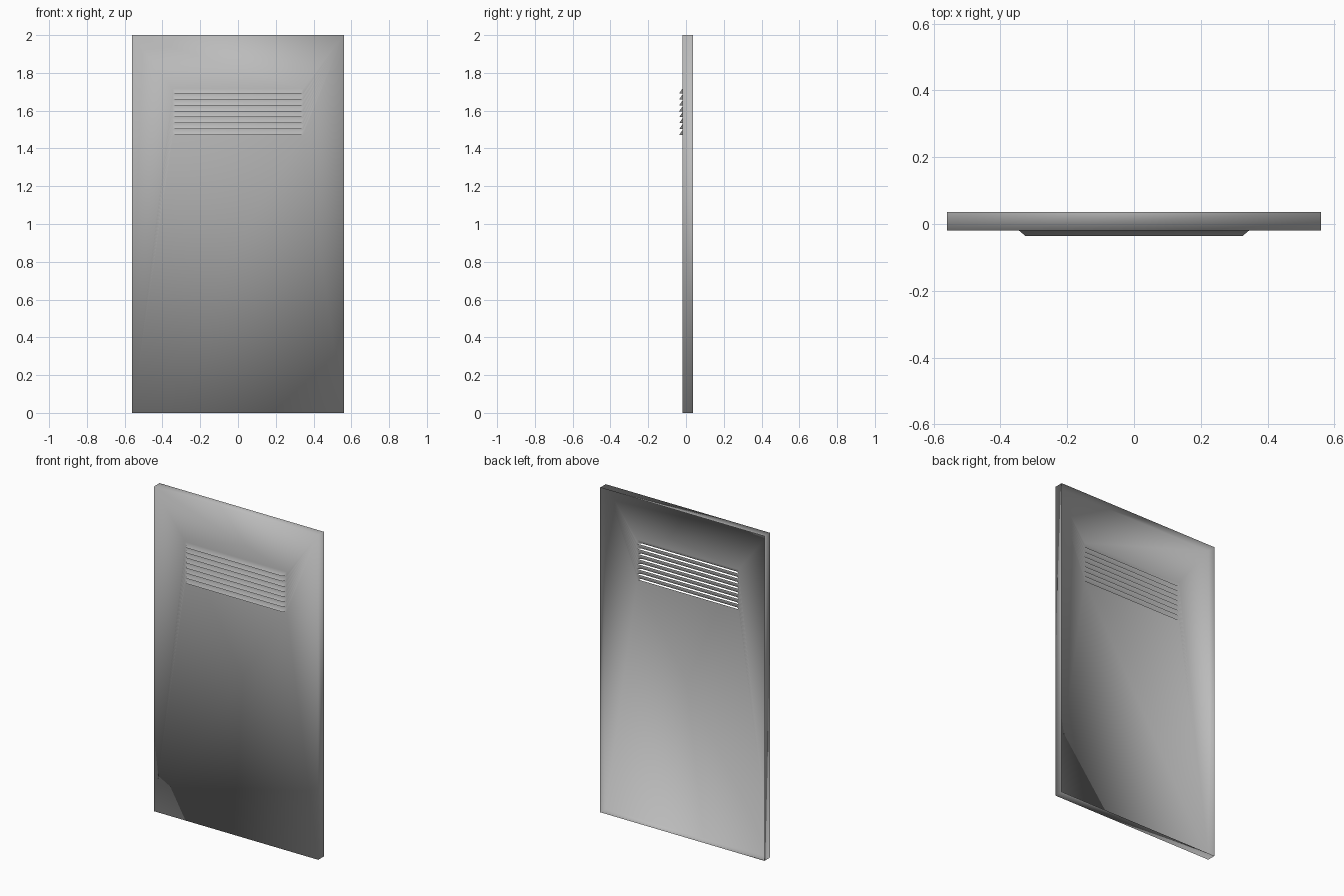
import bpy
import bmesh

cube = bpy.data.objects.get("Cube")
if cube:
    bpy.data.objects.remove(cube, do_unlink=True)

# Sheet metal colour
grey = bpy.data.materials.new("grey_metal")
grey.use_nodes = True
colour = (0.5, 0.5, 0.5, 1)
grey.diffuse_color = colour
grey.node_tree.nodes["Principled BSDF"].inputs["Base Color"].default_value = colour

W, H = 0.56, 2.0                          # half width and height
FRONT, BACK, LIP = -0.019, 0.036, -0.036  # depths
SLOT, LIP_X = 0.345, 0.325                # half widths of slot and hood lip
COUNT, PITCH, HOOD, TOP = 8, 0.0314, 0.025, 1.716

bm = bmesh.new()


def vert(x, y, z):
    return bm.verts.new((x, y, z))


# Front outline folded back into four flanges
outline = [(-W, 0), (W, 0), (W, H), (-W, H)]
front = [vert(x, FRONT, z) for x, z in outline]
back = [vert(x, BACK, z) for x, z in outline]
for i in range(4):
    j = (i + 1) % 4
    bm.faces.new((front[j], front[i], back[i], back[j]))

# Louvres: open-bottomed hoods with slanted ends over slots
left, right = [], []
for i in range(COUNT):
    zt = TOP - i * PITCH
    zb = zt - HOOD
    tl, tr = vert(-SLOT, FRONT, zt), vert(SLOT, FRONT, zt)
    bl, br = vert(-SLOT, FRONT, zb), vert(SLOT, FRONT, zb)
    ll, lr = vert(-LIP_X, LIP, zb), vert(LIP_X, LIP, zb)
    bm.faces.new((tl, ll, lr, tr))
    bm.faces.new((tl, bl, ll))
    bm.faces.new((tr, lr, br))
    if left:                              # strip between two slots
        bm.faces.new((left[-1], tl, tr, right[-1]))
    left += [tl, bl]
    right += [tr, br]

# Front sheet around the louvre block
bm.faces.new((front[3], left[0], right[0], front[2]))
bm.faces.new((front[0], front[1], right[-1], left[-1]))
bm.faces.new([front[3], front[0]] + left[::-1])
bm.faces.new([front[1], front[2]] + right)

bmesh.ops.recalc_face_normals(bm, faces=bm.faces[:])
bm.faces.ensure_lookup_table()
sheet = max(bm.faces, key=lambda f: f.calc_area())
if sheet.normal.y > 0:
    bmesh.ops.reverse_faces(bm, faces=bm.faces[:])
for f in bm.faces:
    f.smooth = True

mesh = bpy.data.meshes.new("louvred_panel")
bm.to_mesh(mesh)
bm.free()
mesh.materials.append(grey)
panel = bpy.data.objects.new("louvred_panel", mesh)
bpy.context.collection.objects.link(panel)
